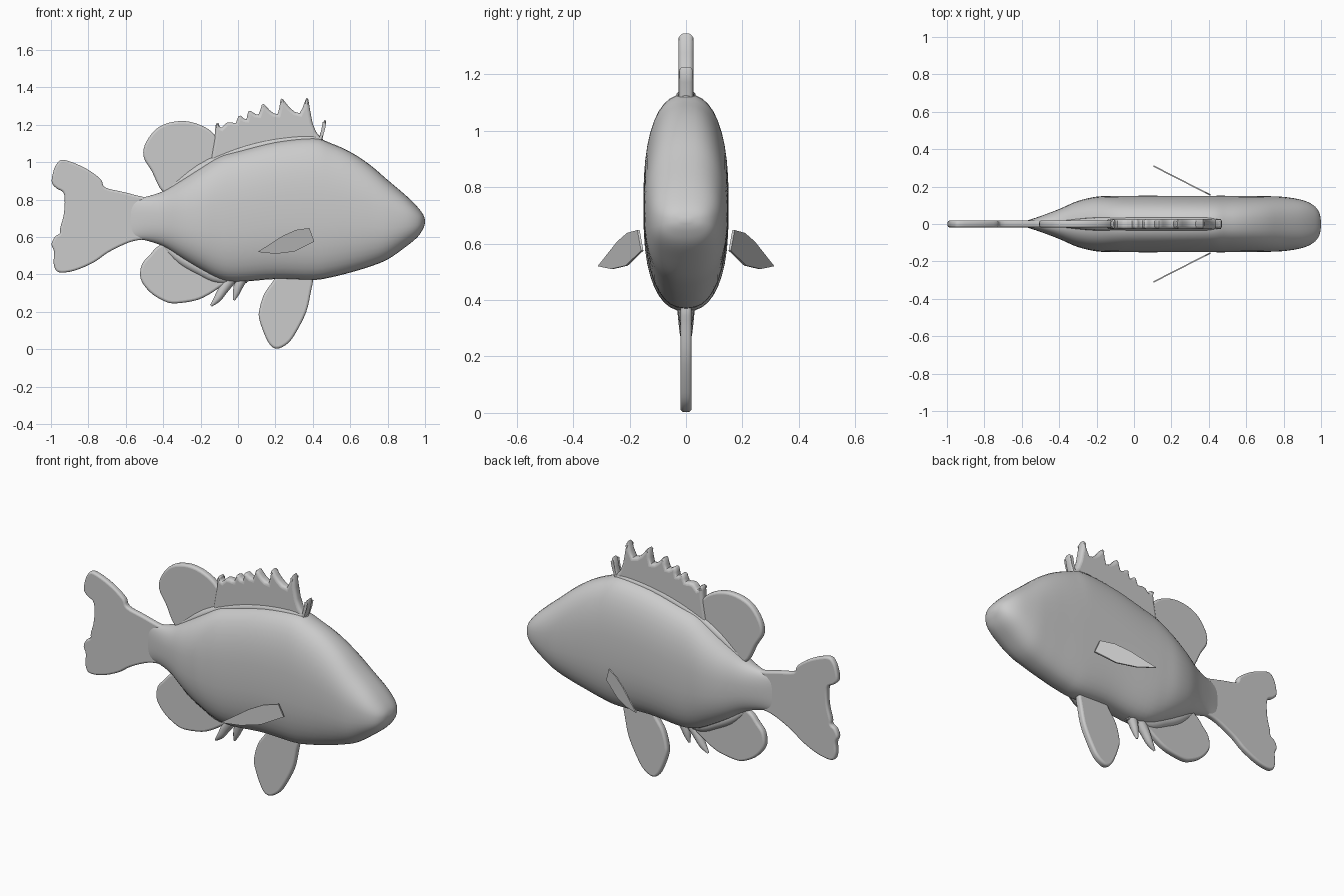
import bpy, bmesh, math
from mathutils import Vector

if "Cube" in bpy.data.objects:
    bpy.data.objects.remove(bpy.data.objects["Cube"])

skin = bpy.data.materials.new("grey skin")
skin.diffuse_color = (0.6, 0.6, 0.6, 1)
skin.use_nodes = True
skin.node_tree.nodes["Principled BSDF"].inputs["Base Color"].default_value = skin.diffuse_color


def finish(obj, angle=45):
    if not obj.data.materials:
        obj.data.materials.append(skin)
    bpy.ops.object.select_all(action='DESELECT')
    obj.select_set(True)
    bpy.context.view_layer.objects.active = obj
    bpy.ops.object.shade_smooth_by_angle(angle=math.radians(angle))
    return obj


def mesh_object(name, bm):
    bmesh.ops.recalc_face_normals(bm, faces=bm.faces)
    me = bpy.data.meshes.new(name)
    bm.to_mesh(me)
    bm.free()
    obj = bpy.data.objects.new(name, me)
    bpy.context.collection.objects.link(obj)
    return obj


def smooth_path(pts, steps, closed):
    """Catmull-Rom curve through the points."""
    pts = [Vector(p) for p in pts]
    n = len(pts)
    at = (lambda i: pts[i % n]) if closed else (lambda i: pts[max(0, min(n - 1, i))])
    out = []
    for i in range(n if closed else n - 1):
        a, b, c, d = at(i - 1), at(i), at(i + 1), at(i + 2)
        for k in range(steps):
            t = k / steps
            out.append(0.5 * (2 * b + (c - a) * t + (2 * a - 5 * b + 4 * c - d) * t * t
                              + (3 * b - a - 3 * c + d) * t ** 3))
    return out if closed else out + [pts[-1]]


def loft(name, rings, angle=45):
    bm = bmesh.new()
    loops = [[bm.verts.new(p) for p in r] for r in rings]
    for a, b in zip(loops, loops[1:]):
        for i in range(len(a)):
            j = (i + 1) % len(a)
            bm.faces.new((a[i], a[j], b[j], b[i]))
    bm.faces.new(loops[0])
    bm.faces.new(loops[-1])
    return finish(mesh_object(name, bm), angle)


def fin(name, outline, half, steps=4):
    """Flat fin in the xz plane with a rounded rim."""
    cu = bpy.data.curves.new(name, 'CURVE')
    cu.dimensions = '2D'
    cu.fill_mode = 'BOTH'
    rim = half * 0.65
    cu.bevel_depth, cu.bevel_resolution = rim, 3
    cu.extrude, cu.offset = half - rim, -rim
    path = smooth_path(outline, steps, True)
    sp = cu.splines.new('POLY')
    sp.points.add(len(path) - 1)
    for pt, p in zip(sp.points, path):
        pt.co = (p.x, p.y, 0, 1)
    sp.use_cyclic_u = True
    obj = bpy.data.objects.new(name, cu)
    bpy.context.collection.objects.link(obj)
    obj.rotation_euler.x = math.pi / 2
    bpy.context.view_layer.objects.active = obj
    obj.select_set(True)
    bpy.ops.object.convert(target='MESH')
    return finish(bpy.context.view_layer.objects.active, 50)


# Body: (x, half width, bottom, top) stations
stations = [
    (-.58, .016, .59, .80), (-.5, .042, .583, .813), (-.4, .08, .55, .845),
    (-.3, .123, .485, .905), (-.2, .146, .425, .97), (-.1, .15, .375, 1.03),
    (0, .151, .36, 1.06), (.2, .151, .375, 1.11), (.4, .151, .37, 1.13),
    (.5, .151, .385, 1.10), (.6, .15, .41, 1.055), (.7, .149, .44, .99),
    (.8, .145, .48, .905), (.9, .128, .55, .82), (.96, .1, .6, .76),
    (.99, .062, .645, .72), (1.0, .015, .675, .69)]
SIDES = 40


def section(s):
    x, w, lo, hi = s
    ring = []
    for i in range(SIDES):
        a = 2 * math.pi * i / SIDES
        c, d = math.cos(a), math.sin(a)
        ring.append((x, w * math.copysign(abs(c) ** .83, c),
                     (lo + hi) / 2 + (hi - lo) / 2 * math.copysign(abs(d) ** .83, d)))
    return ring


loft("body", [section(s) for s in smooth_path(stations, 4, False)], 60)

# Median fins
fin("tail_fin", [
    (-.42, .8), (-.51, .815), (-.61, .84), (-.71, .865), (-.735, .91), (-.82, .97),
    (-.93, 1.012), (-.97, .99), (-.99, .94), (-.995, .89), (-.97, .86), (-.93, .83),
    (-.93, .73), (-.95, .65), (-.953, .62), (-.98, .6), (-.997, .56), (-.983, .52),
    (-.985, .455), (-.96, .412), (-.875, .42), (-.77, .465), (-.69, .52),
    (-.58, .572), (-.5, .587), (-.42, .59)], .018)
fin("rear_dorsal_fin", [
    (-.4, .84), (-.46, .95), (-.505, 1.03), (-.49, 1.11), (-.42, 1.19), (-.31, 1.22),
    (-.205, 1.2), (-.12, 1.14), (-.05, 1.0), (-.18, .9), (-.3, .82)], .02)
fin("anal_fin", [
    (-.42, .555), (-.475, .5), (-.515, .45), (-.52, .375), (-.47, .305), (-.4, .26),
    (-.34, .245), (-.23, .26), (-.16, .29), (-.09, .335), (-.02, .38), (-.08, .5),
    (-.3, .6)], .02)
fin("pelvic_fin", [
    (.4, .375), (.39, .31), (.365, .2), (.31, .09), (.265, .03), (.205, .003),
    (.16, .04), (.115, .155), (.115, .215), (.14, .295), (.185, .36), (.25, .45),
    (.38, .45)], .02)

# Spiny dorsal fin: steep-backed spines above a continuous membrane
spines = [(-.11, 1.215), (-.055, 1.22), (.01, 1.255), (.062, 1.28), (.135, 1.315),
          (.235, 1.342), (.368, 1.342), (.463, 1.225)]
dips = [(-.088, 1.185), (-.012, 1.21), (.045, 1.23), (.11, 1.255), (.212, 1.257),
        (.33, 1.262), (.435, 1.14)]
outline = [(-.125, 1.14)]
for i, (x, z) in enumerate(spines):
    outline += [(x - .008, z - .01), (x + .008, z - .008)]
    if i < len(dips):
        dx, dz = dips[i]
        outline += [(x + .45 * (dx - x), z + .65 * (dz - z)), (dx, dz)]
outline += [(.45, 1.12), (.42, 1.06), (.2, 1.05), (0, .98), (-.15, .9)]
fin("spiny_dorsal_fin", outline, .027, 2)


# Tapered tubes for the free spines and the bumps along the fin roots
def tube(name, pts, radii):
    path = smooth_path([(x, 0, z, r) for (x, z), r in zip(pts, radii)], 4, False)
    rings = []
    for i, p in enumerate(path):
        q, o = path[min(i + 1, len(path) - 1)], path[max(i - 1, 0)]
        t = Vector((q[0] - o[0], 0, q[2] - o[2])).normalized()
        side = Vector((-t.z, 0, t.x))
        c = Vector((p[0], 0, p[2]))
        rings.append([c + p[3] * (side * math.cos(a) + Vector((0, 1, 0)) * math.sin(a))
                      for a in (2 * math.pi * k / 12 for k in range(12))])
    return loft(name, rings, 60)


tube("anal_spine_rear", [(-.02, .4), (-.075, .325), (-.11, .27), (-.145, .232)],
     [.034, .027, .02, .006])
tube("anal_spine_front", [(.035, .41), (.005, .345), (-.01, .3), (-.022, .262)],
     [.034, .026, .018, .006])
tube("dorsal_root", [(-.38, .84), (-.2, .96), (0, 1.05), (.2, 1.1), (.4, 1.115), (.45, 1.1)],
     [.02, .036, .036, .036, .036, .015])
tube("anal_root", [(-.4, .56), (-.3, .485), (-.2, .43), (-.1, .385), (.05, .375)],
     [.02, .036, .038, .036, .02])

# Pectoral fins: thin plates angled out and back from both sides
leaf = [(.408, .575), (.382, .648), (.31, .638), (.24, .607), (.18, .568), (.105, .52),
        (.2, .51), (.3, .522)]
for name, sign in (("pectoral_fin_left", 1), ("pectoral_fin_right", -1)):
    bm = bmesh.new()
    face = bm.faces.new([bm.verts.new((x, sign * (.15 + (.41 - x) * .51), z)) for x, z in leaf])
    ext = bmesh.ops.extrude_face_region(bm, geom=[face])
    bmesh.ops.translate(bm, vec=(0, sign * .008, 0),
                        verts=[v for v in ext["geom"] if isinstance(v, bmesh.types.BMVert)])
    finish(mesh_object(name, bm), 30)
